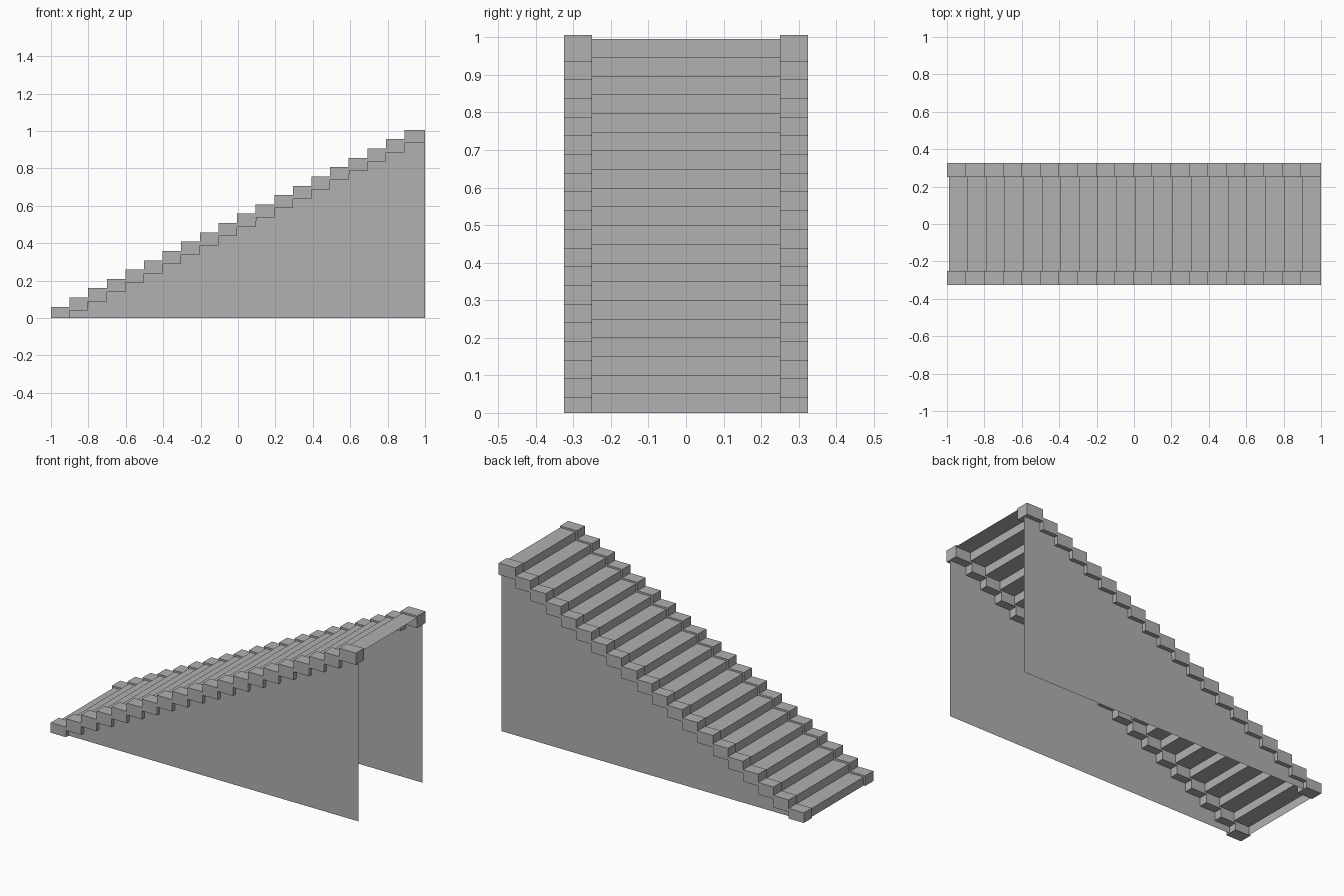
import bpy, bmesh

if "Cube" in bpy.data.objects:
    bpy.data.objects.remove(bpy.data.objects["Cube"])

STEPS = 20
RUN = 0.0995    # step depth
RISE = 0.0498   # step height

grey = bpy.data.materials.new("dark_grey")
grey.diffuse_color = (0.44, 0.44, 0.44, 1)
grey.use_nodes = True
grey.node_tree.nodes["Principled BSDF"].inputs["Base Color"].default_value = grey.diffuse_color


def stair_line(x0, lift):
    """Stepped (x, z) points climbing from x0; lift moves the tops up or down."""
    pts = []
    for i in range(STEPS):
        z = max(0, RISE * (i + 1) + lift)
        x1 = x0 + RUN * (i + 1) if i < STEPS - 1 else 1.0
        pts += [(x0 + RUN * i, z), (x1, z)]
    return pts


def finish(name, bm):
    me = bpy.data.meshes.new(name)
    bm.to_mesh(me)
    bm.free()
    me.materials.append(grey)
    ob = bpy.data.objects.new(name, me)
    bpy.context.collection.objects.link(ob)
    return ob


def ribbon(name, pts, y0, y1):
    """Open sheet: a line of points swept across y."""
    bm = bmesh.new()
    a = [bm.verts.new((x, y0, z)) for x, z in pts]
    b = [bm.verts.new((x, y1, z)) for x, z in pts]
    for i in range(len(pts) - 1):
        bm.faces.new((a[i], a[i + 1], b[i + 1], b[i]))
    bmesh.ops.recalc_face_normals(bm, faces=bm.faces)
    if sum(f.normal.z for f in bm.faces) < 0:
        bmesh.ops.reverse_faces(bm, faces=bm.faces)
    return finish(name, bm)


def curb(name, y0, y1):
    """Stepped band, a closed prism following the stairs."""
    outline = [(-1.0, 0.0)] + stair_line(-1.0, 0.0102) + stair_line(-1.0, -0.0598)[:0:-1]
    bm = bmesh.new()
    a = [bm.verts.new((x, y0, z)) for x, z in outline]
    b = [bm.verts.new((x, y1, z)) for x, z in outline]
    bm.faces.new(a)
    bm.faces.new(b[::-1])
    for i in range(len(a)):
        j = (i + 1) % len(a)
        bm.faces.new((a[j], a[i], b[i], b[j]))
    bmesh.ops.recalc_face_normals(bm, faces=bm.faces)
    return finish(name, bm)


def wall(name, y):
    """Thin side panel reaching up inside the curb."""
    bm = bmesh.new()
    pts = [(-0.9995, 0.0)] + stair_line(-0.9995, -0.03) + [(1.0, 0.0)]
    face = bm.faces.new([bm.verts.new((x, y, z)) for x, z in pts])
    face.normal_update()
    if face.normal.y * y < 0:
        face.normal_flip()
    return finish(name, bm)


# Treads and risers as one open sheet
ribbon("treads_and_risers", [(-0.99, 0.0)] + stair_line(-0.99, 0.0), -0.25, 0.25)

# Curbs and side walls on both sides
for side, s in (("front", -1), ("back", 1)):
    curb(side + "_curb", s * 0.25, s * 0.325)
    wall(side + "_side_wall", s * 0.30)
